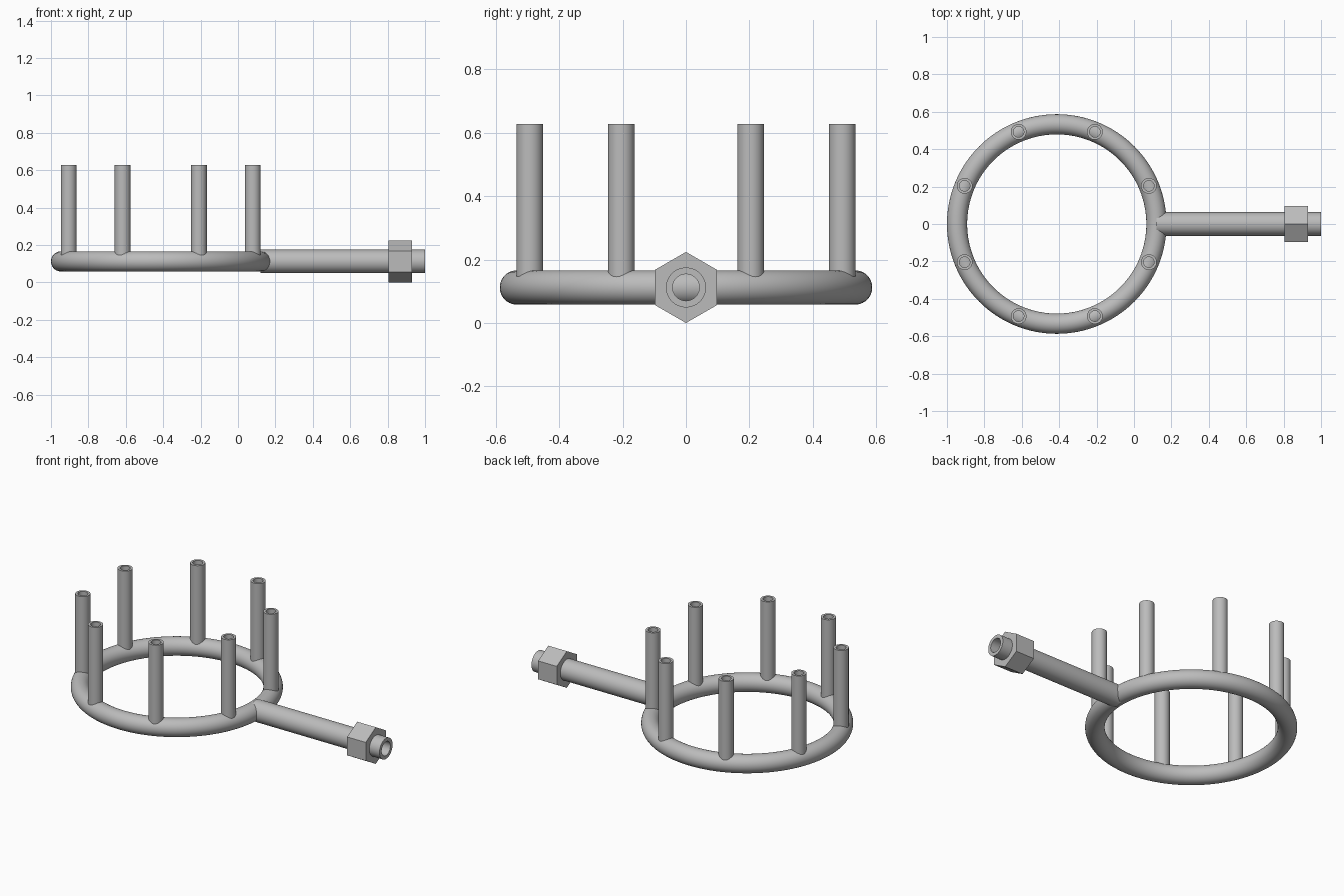
import bpy
import math
from mathutils import Matrix, Vector

cube = bpy.data.objects.get("Cube")
if cube:
    bpy.data.objects.remove(cube, do_unlink=True)

# Shared plain metal
steel = bpy.data.materials.new("grey_steel")
steel.diffuse_color = (0.5, 0.5, 0.5, 1)
steel.use_nodes = True
steel.node_tree.nodes["Principled BSDF"].inputs["Base Color"].default_value = (0.5, 0.5, 0.5, 1)

AXIS_Z = 0.112                        # height of the ring and feed pipe axis
RING_CENTRE = Vector((-0.413, 0, AXIS_Z))
RING_RADIUS = 0.533
ALONG_X = Matrix.Rotation(math.pi / 2, 4, 'Y')


def finish(obj, name, smooth=True):
    obj.name = name
    obj.data.materials.append(steel)
    if smooth:
        bpy.ops.object.select_all(action='DESELECT')
        obj.select_set(True)
        bpy.context.view_layer.objects.active = obj
        bpy.ops.object.shade_smooth_by_angle(angle=math.radians(35))
    return obj


def hollow_prism(name, base, length, outer, inner, sides, turn=Matrix(), smooth=True):
    """Open-bored tube whose base starts at the given point."""
    verts, faces = [], []
    loops = ((outer, 0), (outer, length), (inner, length), (inner, 0))
    for radius, height in loops:
        for i in range(sides):
            a = math.tau * i / sides
            verts.append((radius * math.cos(a), radius * math.sin(a), height))
    for k in range(4):
        for i in range(sides):
            j, n = (i + 1) % sides, (k + 1) % 4
            faces.append((k * sides + i, k * sides + j, n * sides + j, n * sides + i))
    mesh = bpy.data.meshes.new(name)
    mesh.from_pydata(verts, [], faces)
    mesh.transform(turn)
    mesh.update()
    obj = bpy.data.objects.new(name, mesh)
    obj.location = base
    bpy.context.collection.objects.link(obj)
    return finish(obj, name, smooth)


# Manifold ring
bpy.ops.mesh.primitive_torus_add(location=RING_CENTRE, major_radius=RING_RADIUS,
                                 minor_radius=0.054, major_segments=128, minor_segments=40)
finish(bpy.context.object, "manifold_ring")

# Eight upright open tubes, evenly spaced around the ring
for k in range(8):
    angle = math.tau * (k + 0.5) / 8
    offset = Vector((math.cos(angle), math.sin(angle), 0)) * RING_RADIUS
    hollow_prism(f"upright_tube_{k + 1}", RING_CENTRE + offset,
                 0.627 - AXIS_Z, 0.042, 0.028, 48)

# Feed pipe running out to the left
hollow_prism("feed_pipe", (0.12, 0, AXIS_Z), 0.88, 0.063, 0.042, 64, ALONG_X)

# Hexagonal nut, corners pointing up and down
hollow_prism("hex_nut", (0.805, 0, AXIS_Z), 0.126, 0.112, 0.062, 6, ALONG_X, smooth=False)
